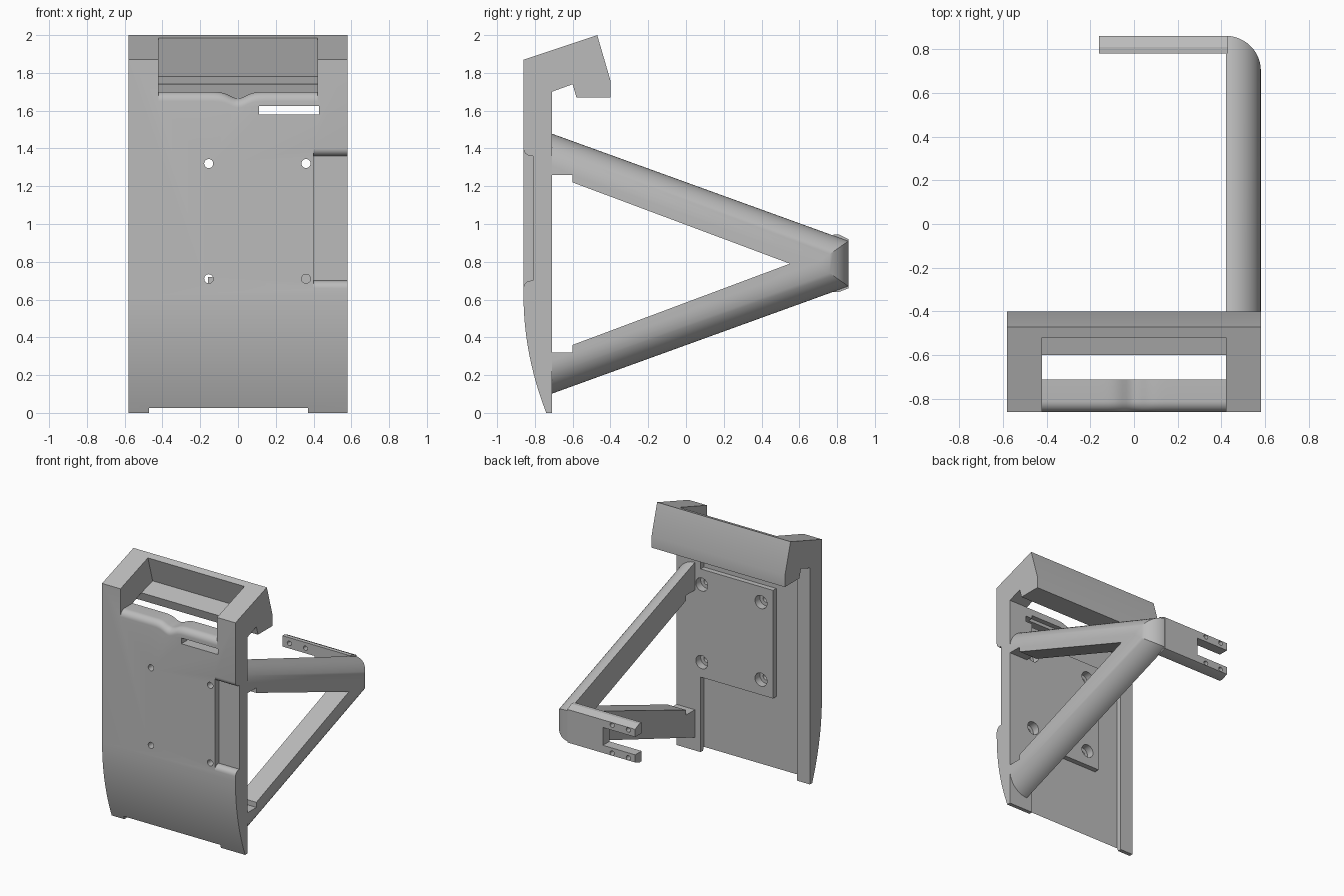
import bpy, bmesh
from math import sin, cos, pi, exp, radians

cube = bpy.data.objects.get("Cube")
if cube:
    bpy.data.objects.remove(cube, do_unlink=True)

grey = bpy.data.materials.new("plain grey")
grey.use_nodes = True
grey.diffuse_color = (0.5, 0.5, 0.5, 1)
grey.node_tree.nodes["Principled BSDF"].inputs["Base Color"].default_value = (0.5, 0.5, 0.5, 1)


def loft(name, sections):
    """Closed solid through matching rings of points."""
    bm = bmesh.new()
    rings = [[bm.verts.new(p) for p in s] for s in sections]
    n = len(rings[0])
    for r, s in zip(rings, rings[1:]):
        for i in range(n):
            j = (i + 1) % n
            bm.faces.new((r[i], r[j], s[j], s[i]))
    bm.faces.new(rings[0])
    bm.faces.new(rings[-1])
    bmesh.ops.recalc_face_normals(bm, faces=bm.faces)
    mesh = bpy.data.meshes.new(name)
    bm.to_mesh(mesh)
    bm.free()
    mesh.materials.append(grey)
    ob = bpy.data.objects.new(name, mesh)
    bpy.context.collection.objects.link(ob)
    return ob


def prism(name, yz, x0, x1):
    return loft(name, [[(x, y, z) for y, z in yz] for x in (x0, x1)])


def box(name, x0, x1, y0, y1, z0, z1):
    return prism(name, [(y0, z0), (y1, z0), (y1, z1), (y0, z1)], x0, x1)


def rod(name, x, z, r, y0, y1, n=24):
    return loft(name, [[(x + r * cos(2 * pi * i / n), y, z + r * sin(2 * pi * i / n))
                        for i in range(n)] for y in (y0, y1)])


def cut(ob, cutter):
    cutter.hide_render = True
    mod = ob.modifiers.new("cut", 'BOOLEAN')
    mod.operation, mod.solver, mod.object = 'DIFFERENCE', 'EXACT', cutter
    bpy.context.view_layer.objects.active = ob
    bpy.ops.object.modifier_apply(modifier=mod.name)
    bpy.data.objects.remove(cutter, do_unlink=True)


def smooth(ob):
    bpy.ops.object.select_all(action='DESELECT')
    ob.select_set(True)
    bpy.context.view_layer.objects.active = ob
    bpy.ops.object.shade_smooth_by_angle(angle=radians(25))


# Body: hooked side profile with a curved lower front
front_curve = [(-0.86 + 0.12 * (1 - t / 12) ** 2, 0.62 * t / 12) for t in range(13)]
body = prism("body", front_curve + [
    (-0.86, 1.87), (-0.47, 2.0), (-0.40, 1.76), (-0.40, 1.67),
    (-0.58, 1.67), (-0.60, 1.74), (-0.71, 1.70), (-0.71, 0)], -0.58, 0.58)

# Handle opening with a rounded, centrally dipped lip
sections = []
for i in range(49):
    x = -0.42 + 0.84 * i / 48
    dip = 0.035 * exp(-(x / 0.06) ** 2)
    lip = [(-0.81 - 0.05 * cos(a * pi / 16), 1.65 - dip + 0.05 * sin(a * pi / 16)) for a in range(9)]
    ring = [(-1, 1.65 - dip)] + lip + [
        (-0.705, 1.70 - dip), (-0.60, 1.70 - dip), (-0.60, 1.74), (-0.46, 1.78),
        (-0.52, 1.985), (-0.55, 2.1), (-1, 2.1)]
    sections.append([(x, y, z) for y, z in ring])
cut(body, loft("opening_cutter", sections))

# Back recess leaves two side rails and a raised mounting plate
cut(body, box("recess_low", -0.47, 0.37, -0.75, -0.65, -0.1, 0.59))
cut(body, box("recess_side", -0.47, -0.26, -0.75, -0.65, 0.5, 1.65))
cut(body, box("recess_high", -0.3, 0.37, -0.75, -0.65, 1.44, 1.65))
cut(body, box("bottom_step", -0.47, 0.37, -1, -0.5, -0.1, 0.025))

# Slot and rounded side notch
cut(body, box("slot_cutter", 0.11, 0.43, -1, -0.6, 1.58, 1.625))
arc = [(-0.82 - 0.04 * cos(a * pi / 12), 0.04 * sin(a * pi / 12)) for a in range(7)]
upper = [(y, 1.40 - h) for y, h in arc] + [(-0.81, 1.36)]
lower = [(-0.81, 0.70)] + [(y, 0.66 + h) for y, h in reversed(arc)]
cut(body, prism("notch_cutter", [(-1, 1.40)] + upper + lower + [(-1, 0.66)], 0.40, 0.7))

# Counterbored screw holes
for x in (-0.155, 0.36):
    for z in (0.71, 1.32):
        cut(body, rod("screw_hole", x, z, 0.024, -1, -0.6))
        cut(body, rod("counterbore", x, z, 0.052, -0.77, -0.6))
smooth(body)

# V-shaped side arm, its outer edges rounded towards the outside
MID, SLOPE, REAR = 0.79, 0.362, -0.715
layers = []
for k in range(13):
    a = k / 12 * pi / 2
    d = 0.16 * (1 - cos(a))
    drop = d * (1 + SLOPE ** 2) ** 0.5
    tip = 0.86 - d
    top = [(REAR, 0.69 - drop), (tip, 0.69 - drop - SLOPE * (tip - REAR))]
    inner = [(-0.60, 0.43), (-0.60, 0.47), (REAR, 0.47)]
    ring = top + [(y, -h) for y, h in reversed(top)]
    ring += [(y, -h) for y, h in reversed(inner)] + [(0.55, 0)] + inner
    layers.append([(0.42 + 0.16 * sin(a), y, MID + h) for y, h in ring])
smooth(loft("side_arm", layers))

# Rear cross bar ending in a drilled fork
bar = prism("fork_bar", [(0.78, 0.64), (0.81, 0.64), (0.86, 0.66), (0.86, 0.92),
                         (0.81, 0.945), (0.78, 0.945)], -0.16, 0.43)
cut(bar, box("fork_gap", -0.3, 0.12, 0.7, 0.9, 0.72, 0.86))
for x in (-0.10, 0.04):
    for z in (0.68, 0.90):
        cut(bar, rod("fork_hole", x, z, 0.018, 0.7, 0.95, 16))
smooth(bar)
